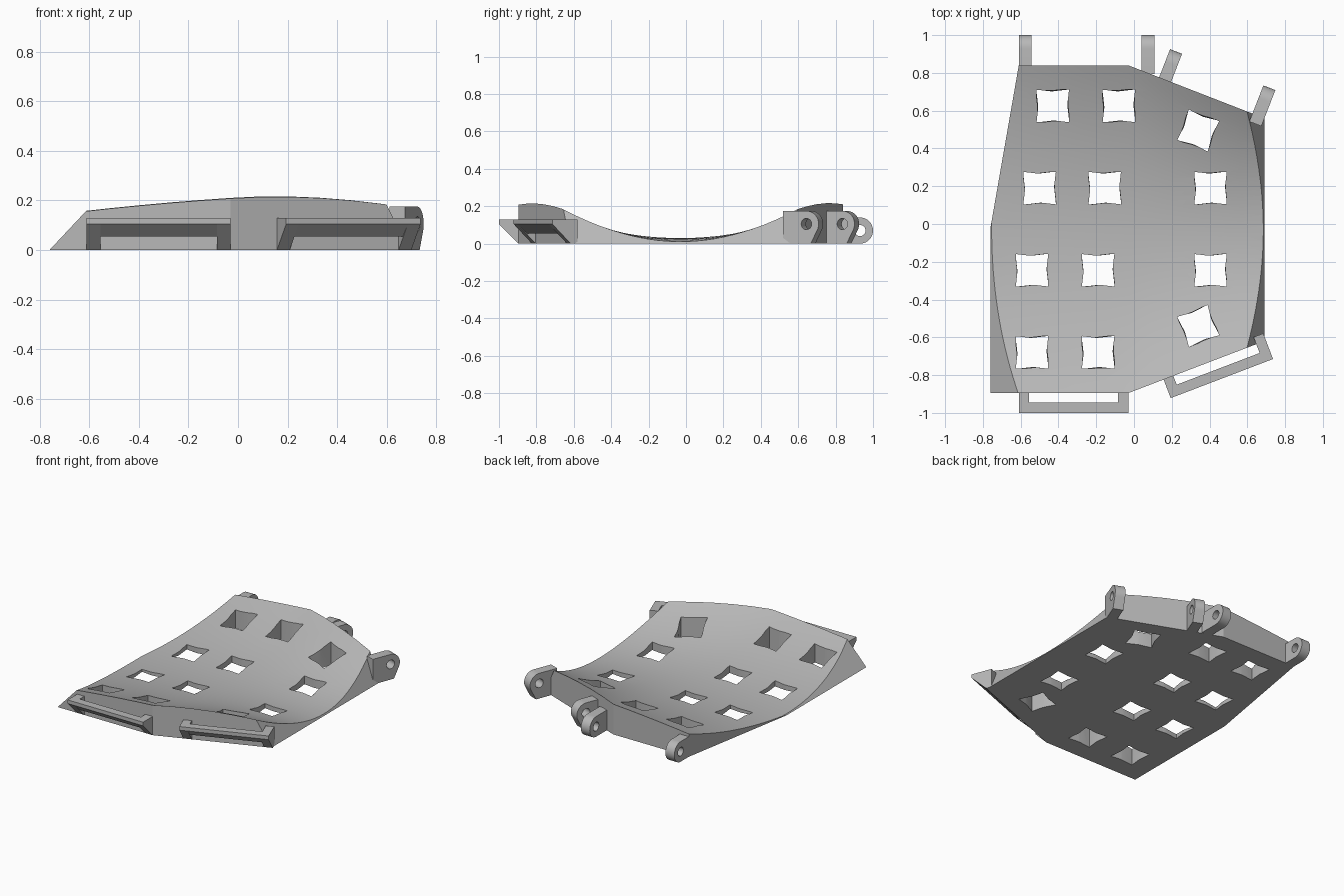
import bpy, bmesh, math
from mathutils import Vector

if "Cube" in bpy.data.objects:
    bpy.data.objects.remove(bpy.data.objects["Cube"])

grey = bpy.data.materials.new("plain_grey")
grey.use_nodes = True
grey.diffuse_color = (0.48, 0.48, 0.48, 1)
grey.node_tree.nodes["Principled BSDF"].inputs["Base Color"].default_value = (0.48, 0.48, 0.48, 1)


def make_object(name, bm):
    bmesh.ops.recalc_face_normals(bm, faces=bm.faces)
    mesh = bpy.data.meshes.new(name)
    bm.to_mesh(mesh)
    bm.free()
    mesh.materials.append(grey)
    obj = bpy.data.objects.new(name, mesh)
    bpy.context.collection.objects.link(obj)
    return obj


def loft(bm, bottom, top):
    """Closed solid between two matching rings of points."""
    a = [bm.verts.new(p) for p in bottom]
    b = [bm.verts.new(p) for p in top]
    bm.faces.new(a)
    bm.faces.new(b)
    for i in range(len(a)):
        j = (i + 1) % len(a)
        bm.faces.new((a[i], a[j], b[j], b[i]))


def select_only(obj):
    bpy.ops.object.select_all(action='DESELECT')
    obj.select_set(True)
    bpy.context.view_layer.objects.active = obj


def cut(obj, cutter):
    mod = obj.modifiers.new("cut", 'BOOLEAN')
    mod.operation = 'DIFFERENCE'
    mod.solver = 'EXACT'
    mod.object = cutter
    select_only(obj)
    bpy.ops.object.modifier_apply(modifier=mod.name)
    bpy.data.objects.remove(cutter)


def smooth(obj, degrees=25):
    select_only(obj)
    bpy.ops.object.shade_smooth_by_angle(angle=math.radians(degrees))


# Plate blank: footprint prism with sloping left and right flanks
footprint = [(-.76, -.895), (-.03, -.895), (.69, -.62), (.69, .56),
             (-.03, .84), (-.61, .84), (-.76, -.02)]
bm = bmesh.new()
loft(bm, [(x, y, 0) for x, y in footprint], [(x, y, .3) for x, y in footprint])
for point, normal in (((-.76, 0, 0), (-.16, 0, .15)), ((.69, 0, 0), (.18, 0, .09))):
    cutting = bmesh.ops.bisect_plane(
        bm, geom=bm.verts[:] + bm.edges[:] + bm.faces[:], dist=1e-5,
        plane_co=point, plane_no=Vector(normal).normalized(), clear_outer=True)
    bmesh.ops.holes_fill(bm, edges=[e for e in bm.edges if e.is_boundary], sides=0)
plate = make_object("plate", bm)


# Dished top: everything above this surface is removed
def top_height(x, y):
    if x < -.03:
        bend = .238 + (x + .03) * .083
    else:
        bend = .238 + (x + .03) * .305
    return .03 - .02 * (x / .7) ** 2 + bend * (y + .03) ** 2


bm = bmesh.new()
bmesh.ops.create_grid(bm, x_segments=16, y_segments=44, size=1)
for v in bm.verts:
    v.co.x = v.co.x * .96 - .03
    v.co.y *= 1.1
    v.co.z = top_height(v.co.x, v.co.y)
raised = bmesh.ops.extrude_face_region(bm, geom=bm.faces[:])
for v in raised["geom"]:
    if isinstance(v, bmesh.types.BMVert):
        v.co.z = .8
bmesh.ops.triangulate(bm, faces=bm.faces[:])
cut(plate, make_object("dish_cutter", bm))

# Square windows through the plate, with slightly pinched lower edges
windows = [(-.43, .625, 0), (-.08, .625, 0), (.34, .495, -21),
           (-.5, .19, 0), (-.155, .19, 0), (.405, .19, 0),
           (-.54, -.245, 0), (-.19, -.245, 0), (.405, -.245, 0),
           (-.54, -.68, 0), (-.19, -.68, 0), (.34, -.54, 21)]


def window_ring(x, y, turn, pinch, z):
    ring = []
    for k in range(8):
        r = .086 * math.sqrt(2) if k % 2 else .086 - pinch
        a = math.radians(turn + 45 * k)
        ring.append((x + r * math.cos(a), y + r * math.sin(a), z))
    return ring


bm = bmesh.new()
for x, y, turn in windows:
    loft(bm, window_ring(x, y, turn, .01, -.05), window_ring(x, y, turn, 0, .3))
cut(plate, make_object("window_cutter", bm))
smooth(plate, 20)


# Parts along an edge: profile of (outward, height), swept from s0 to s1
def edge_frame(start, end, side):
    start, end = Vector((*start, 0)), Vector((*end, 0))
    along = (end - start).normalized()
    return start, along, Vector((-along.y, along.x, 0)) * side


def sweep(bm, frame, profile, s0, s1):
    start, along, out = frame
    rings = [[start + along * s + out * d + Vector((0, 0, z)) for d, z in profile]
             for s in (s0, s1)]
    loft(bm, *rings)


# Front loops: two wedge arms and a crossbar
def loop_bracket(name, frame, s0):
    s1, arm, depth = s0 + .58, .055, .105
    wedge = [(-.04, 0), (0, 0), (depth, .105), (depth, .13), (-.04, .13)]
    bar = [(.05, .055), (depth, .105), (depth, .13), (.05, .13)]
    bm = bmesh.new()
    sweep(bm, frame, wedge, s0, s0 + arm)
    sweep(bm, frame, wedge, s1 - arm, s1)
    sweep(bm, frame, bar, s0 + arm, s1 - arm)
    make_object(name, bm)


loop_bracket("front_loop", edge_frame((-.61, -.895), (-.03, -.895), -1), 0)
loop_bracket("angled_front_loop", edge_frame((-.03, -.895), (.69, -.62), -1), .2)


# Rear hinge lugs: rounded tabs with a pin hole
def hinge_lug(name, frame, s0, centre, first_angle, foot):
    def arc(radius, a0, a1, n):
        angles = [math.radians(a0 + (a1 - a0) * i / n) for i in range(n + 1)]
        return [(.09 + radius * math.cos(a), centre + radius * math.sin(a)) for a in angles]
    profile = [(-.045, 0), (foot, 0)] + arc(.07, first_angle, 90, 16)
    profile.append((-.045, centre + .07))
    bm = bmesh.new()
    sweep(bm, frame, profile, s0, s0 + .068)
    lug = make_object(name, bm)
    bm = bmesh.new()
    sweep(bm, frame, arc(.03, 0, 345, 23), s0 - .05, s0 + .12)
    cut(lug, make_object("pin_cutter", bm))
    smooth(lug)


rear = edge_frame((-.61, .84), (-.03, .84), 1)
angled = edge_frame((-.03, .84), (.69, .56), 1)
hinge_lug("left_rear_lug", rear, 0, .07, -85, .08)
hinge_lug("right_rear_lug", rear, .65, .07, -85, .08)
hinge_lug("inner_angled_lug", angled, .175, .105, -30, .115)
hinge_lug("outer_angled_lug", angled, .705, .105, -30, .115)
